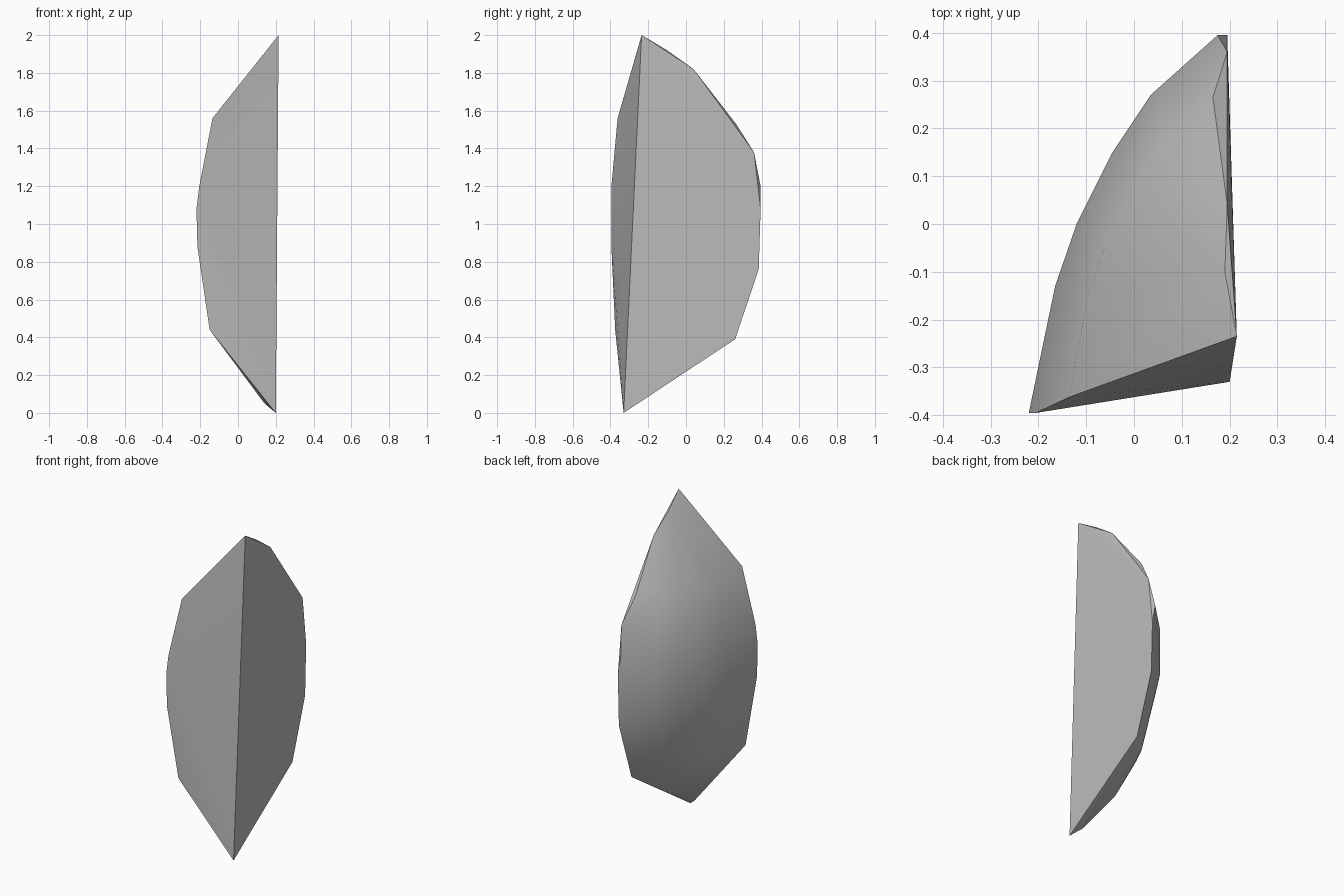
import bpy, bmesh
from math import radians
from mathutils import Vector

cube = bpy.data.objects.get("Cube")
if cube:
    bpy.data.objects.remove(cube, do_unlink=True)


def make_material(name, value):
    mat = bpy.data.materials.new(name)
    mat.use_nodes = True
    mat.diffuse_color = (value, value, value, 1)
    mat.node_tree.nodes["Principled BSDF"].inputs["Base Color"].default_value = (value, value, value, 1)
    return mat


# straight inner edge where the two flat cut faces meet
spine_low = Vector((0.2, -0.33, 0))
spine_high = Vector((0.215, -0.235, 2))

# outer arc of the front cut face
front_arc = [(-0.135, -0.362, 1.56), (-0.205, -0.395, 1.2), (-0.22, -0.395, 1.08),
             (-0.215, -0.395, 0.88), (-0.15, -0.375, 0.44)]

# outer arc of the side cut face
side_arc = [(0.19, -0.1, 1.92), (0.195, 0.04, 1.82), (0.165, 0.265, 1.53),
            (0.195, 0.36, 1.38), (0.175, 0.395, 1.2), (0.195, 0.395, 1.08),
            (0.195, 0.385, 0.76), (0.195, 0.26, 0.39)]

# rounded back: one curved section repeated at several heights, drawn in to the spine
section = [(-0.165, -0.13), (-0.12, 0), (-0.045, 0.15), (0.035, 0.27)]
levels = [(0.46, 0.82), (0.85, 1), (1.15, 1), (1.53, 0.82)]
back = []
for z, bulge in levels:
    core = spine_low.lerp(spine_high, z / 2)
    back += [core.lerp(Vector((x, y, z)), bulge) for x, y in section]

# small facets near the lower tip
tip = [(0.14, -0.286, 0.05), (0, -0.168, 0.26)]

bm = bmesh.new()
for p in [spine_low, spine_high] + front_arc + side_arc + back + tip:
    bm.verts.new(p)
bmesh.ops.convex_hull(bm, input=bm.verts[:])
bmesh.ops.delete(bm, geom=[v for v in bm.verts if not v.link_faces], context='VERTS')
bmesh.ops.recalc_face_normals(bm, faces=bm.faces[:])
mesh = bpy.data.meshes.new("wedge")
bm.to_mesh(mesh)
bm.free()

wedge = bpy.data.objects.new("wedge", mesh)
bpy.context.collection.objects.link(wedge)
mesh.materials.append(make_material("light grey", 0.5))

# smooth rounded back, crisp cut edges
bpy.ops.object.select_all(action='DESELECT')
wedge.select_set(True)
bpy.context.view_layer.objects.active = wedge
bpy.ops.object.shade_smooth_by_angle(angle=radians(30))
